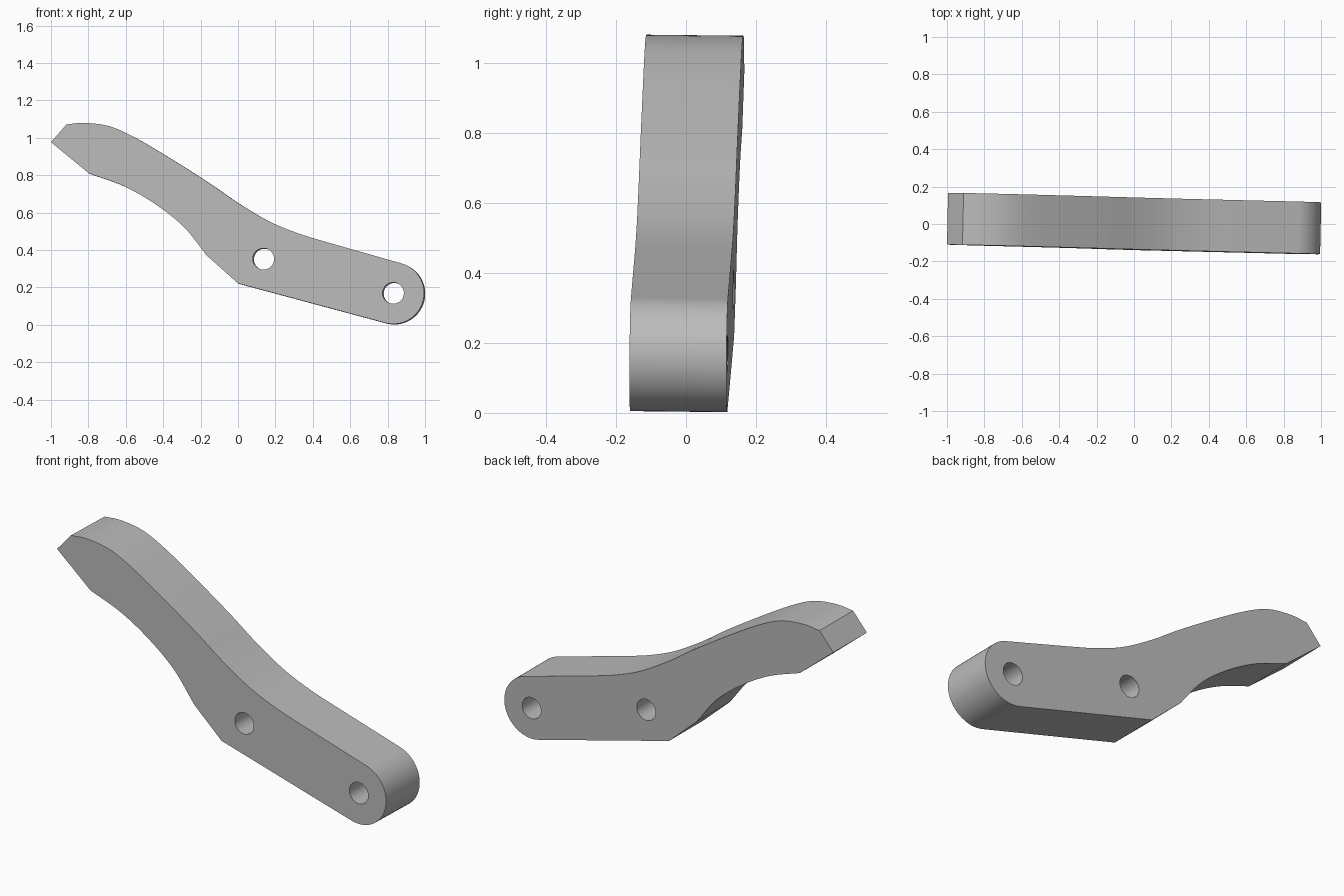
import bpy
import bmesh
from math import cos, sin, radians, tau
from mathutils import Vector, geometry

if "Cube" in bpy.data.objects:
    bpy.data.objects.remove(bpy.data.objects["Cube"])

DEPTH = Vector((0.006, 0.277, -0.003))   # slightly skewed thickness direction
PIVOT, PIVOT_R, HOLE_R = (0.83, 0.17), 0.165, 0.057
HOLES = [PIVOT, (0.136, 0.353)]


def arc(center, radius, start, end, steps):
    """Points on a circle, angles in degrees, both ends included."""
    return [(center[0] + radius * cos(radians(start + (end - start) * i / steps)),
             center[1] + radius * sin(radians(start + (end - start) * i / steps)))
            for i in range(steps + 1)]


def spline(points, steps=6):
    """Smooth curve through the given points."""
    p = [Vector(q) for q in points]
    p = [2 * p[0] - p[1]] + p + [2 * p[-1] - p[-2]]
    out = []
    for a, b, c, d in zip(p, p[1:], p[2:], p[3:]):
        out += geometry.interpolate_bezier(b, b + (c - a) / 6, c - (d - b) / 6, c, steps + 1)[:-1]
    return out + [p[-2]]


# Outline: curved back, rounded pivot end, straight underside, hollow under the hook
back = spline([(-0.917, 1.072), (-0.82, 1.08), (-0.687, 1.062), (-0.553, 1.003),
               (-0.366, 0.893), (-0.152, 0.757), (0, 0.652), (0.168, 0.553),
               (0.329, 0.487), (0.49, 0.438)])
pivot_end = arc(PIVOT, PIVOT_R, 75, -105, 32)
hollow = spline([(-0.168, 0.372), (-0.29, 0.524), (-0.443, 0.646), (-0.613, 0.743), (-0.797, 0.81)])
outline = back + pivot_end + [(0, 0.222)] + hollow + [(-1, 0.977)]

# Fill the front face around the holes, then extrude it
bm = bmesh.new()
for loop in [outline] + [arc(c, HOLE_R, 0, 360, 32)[:-1] for c in HOLES]:
    verts = [bm.verts.new((x, -0.1417 - 0.0215 * x + 0.01 * z, z)) for x, z in loop]
    for a, b in zip(verts, verts[1:] + verts[:1]):
        bm.edges.new((a, b))
bmesh.ops.triangle_fill(bm, use_beauty=True, edges=bm.edges[:])
extruded = bmesh.ops.extrude_face_region(bm, geom=bm.faces[:], use_keep_orig=True)["geom"]
bmesh.ops.translate(bm, vec=DEPTH, verts=[v for v in extruded if isinstance(v, bmesh.types.BMVert)])
bmesh.ops.recalc_face_normals(bm, faces=bm.faces[:])
mesh = bpy.data.meshes.new("lever_arm")
bm.to_mesh(mesh)
bm.free()

lever = bpy.data.objects.new("lever_arm", mesh)
bpy.context.collection.objects.link(lever)

# Plain grey finish
grey = bpy.data.materials.new("plain grey")
grey.use_nodes = True
grey.diffuse_color = (0.5, 0.5, 0.5, 1)
grey.node_tree.nodes["Principled BSDF"].inputs["Base Color"].default_value = grey.diffuse_color
mesh.materials.append(grey)

bpy.ops.object.select_all(action="DESELECT")
lever.select_set(True)
bpy.context.view_layer.objects.active = lever
bpy.ops.object.shade_smooth_by_angle(angle=radians(20))
